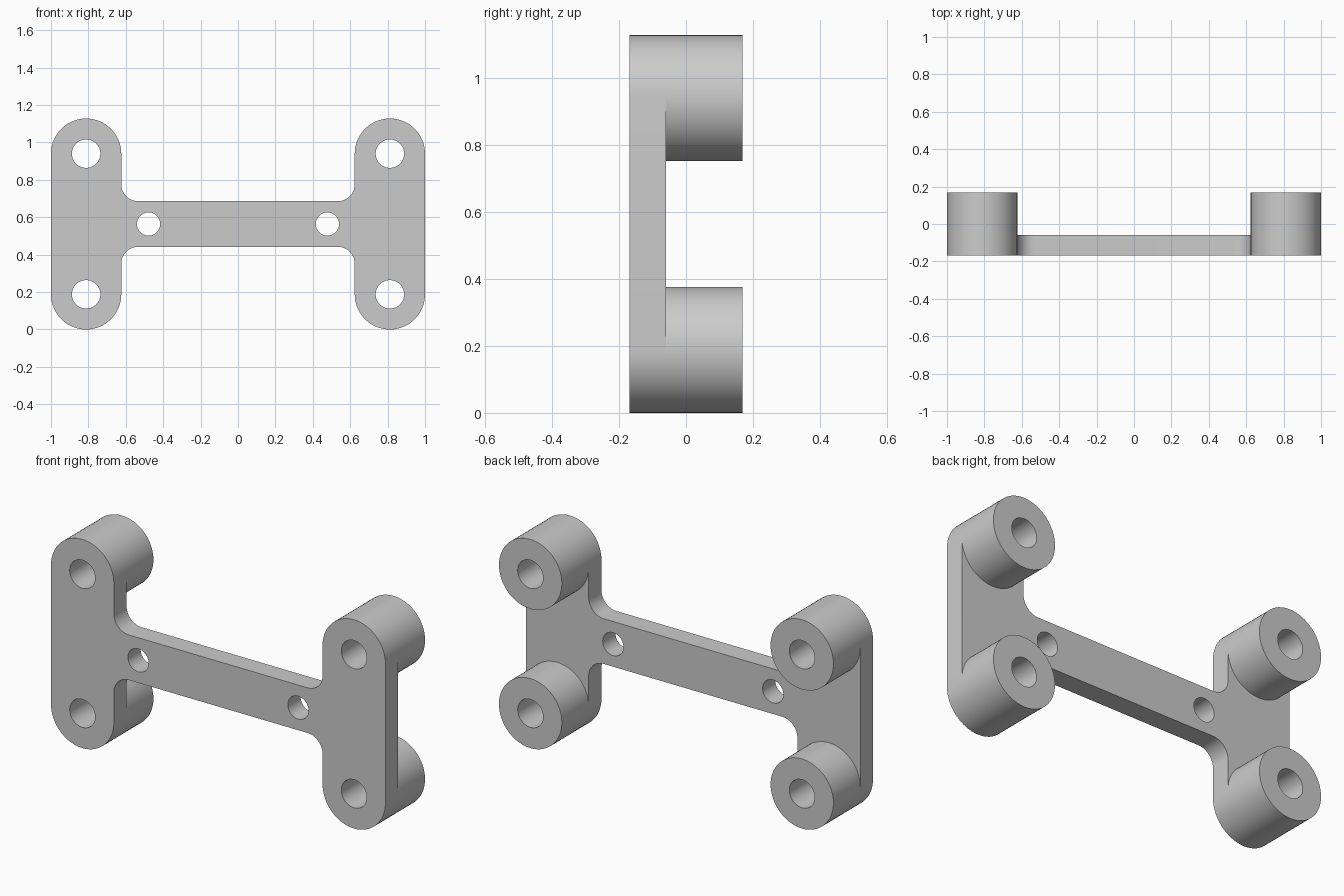
import bpy, bmesh, math

if "Cube" in bpy.data.objects:
    bpy.data.objects.remove(bpy.data.objects["Cube"])

R, CX, CZ = 0.188, 0.812, 0.376      # boss radius and offsets from the bracket centre
MID_Z = 0.564                        # height of the bracket centre
BAR, FIL = 0.122, 0.09               # bar half height and inner corner radius
FRONT, STEP, BACK = -0.169, -0.06, 0.169

grey = bpy.data.materials.new("light grey")
grey.diffuse_color = (0.6, 0.6, 0.6, 1)
grey.use_nodes = True
grey.node_tree.nodes["Principled BSDF"].inputs["Base Color"].default_value = grey.diffuse_color


def arc(cx, cz, r, a0, a1, n):
    angles = [math.radians(a0 + (a1 - a0) * i / n) for i in range(n + 1)]
    return [(cx + r * math.cos(a), cz + r * math.sin(a)) for a in angles]


def circle(cx, cz, r):
    return arc(cx, cz, r, 0, 360, 64)[:-1]


def extrude_loops(name, loops, y0, y1, open_front=False):
    """Extrude a filled outline with holes from y0 to y1."""
    curve = bpy.data.curves.new(name, 'CURVE')
    curve.dimensions = '2D'
    curve.fill_mode = 'BOTH'
    curve.extrude = (y1 - y0) / 2
    for pts in loops:
        s = curve.splines.new('POLY')
        s.points.add(len(pts) - 1)
        for p, (x, z) in zip(s.points, pts):
            p.co = (x, z, 0, 1)
        s.use_cyclic_u = True
    ob = bpy.data.objects.new(name, curve)
    bpy.context.collection.objects.link(ob)
    ob.rotation_euler = (math.pi / 2, 0, 0)
    ob.location = (0, (y0 + y1) / 2, MID_Z)
    bpy.ops.object.select_all(action='DESELECT')
    ob.select_set(True)
    bpy.context.view_layer.objects.active = ob
    bpy.ops.object.convert(target='MESH')
    ob = bpy.context.object
    bm = bmesh.new()
    bm.from_mesh(ob.data)
    bmesh.ops.remove_doubles(bm, verts=bm.verts[:], dist=1e-5)
    bmesh.ops.recalc_face_normals(bm, faces=bm.faces[:])
    if open_front:                   # the front cap is buried against the plate
        cap = [f for f in bm.faces if f.calc_center_median().z > (y1 - y0) / 2 - 1e-4]
        bmesh.ops.delete(bm, geom=cap, context='FACES')
    bm.to_mesh(ob.data)
    bm.free()
    ob.data.materials.clear()
    ob.data.materials.append(grey)
    bpy.ops.object.shade_smooth_by_angle(angle=math.radians(30))
    return ob


# H-shaped plate outline: one quarter, mirrored twice
edge = CX - R
quarter = arc(edge - FIL, BAR + FIL, FIL, -90, 0, 16) + arc(CX, CZ, R, 180, 0, 32)
right = quarter + [(x, -z) for x, z in reversed(quarter)]
outline = right + [(-x, z) for x, z in reversed(right)]

corners = [(sx * CX, sz * CZ) for sx in (-1, 1) for sz in (-1, 1)]
holes = [circle(x, z, 0.076) for x, z in corners]
holes += [circle(sx * 0.478, 0, 0.062) for sx in (-1, 1)]
extrude_loops("bracket_plate", [outline] + holes, FRONT, STEP)

# Four round standoffs on the back
for x, z in corners:
    name = ("upper" if z > 0 else "lower") + ("_right" if x > 0 else "_left") + "_standoff"
    extrude_loops(name, [circle(x, z, R), circle(x, z, 0.076)], STEP, BACK, True)
